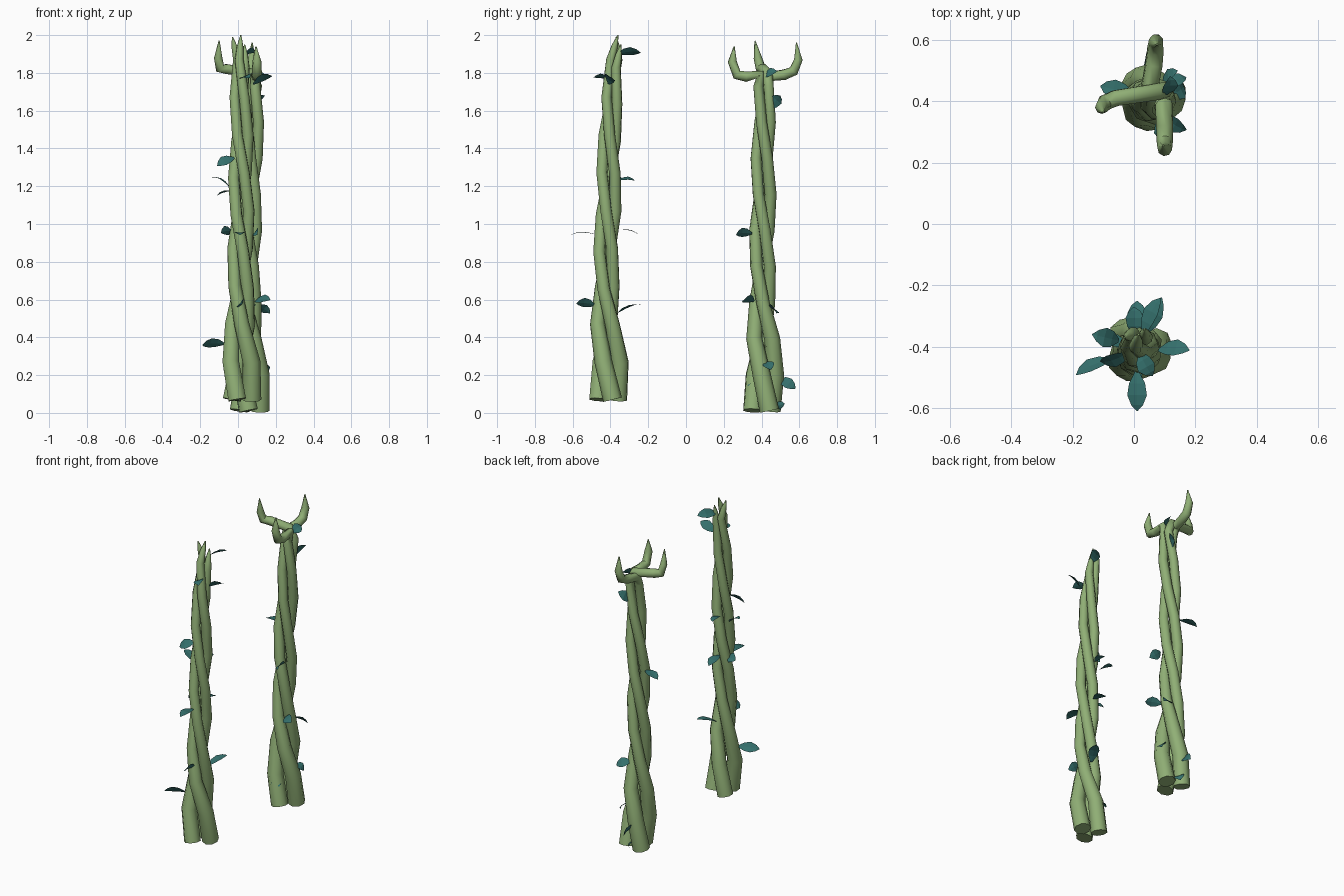
import bpy, bmesh
from math import radians, cos, sin
from mathutils import Vector, Matrix

if "Cube" in bpy.data.objects:
    bpy.data.objects.remove(bpy.data.objects["Cube"])


def material(name, rgb):
    m = bpy.data.materials.new(name)
    m.diffuse_color = (*rgb, 1)
    m.use_nodes = True
    m.node_tree.nodes["Principled BSDF"].inputs["Base Color"].default_value = m.diffuse_color
    return m


STEM = material("stem_green", (0.28, 0.43, 0.18))
LEAF = material("leaf_teal", (0.035, 0.16, 0.15))


def lerp_table(table, z):
    for (z0, *a), (z1, *b) in zip(table, table[1:]):
        if z <= z1:
            t = max(0, (z - z0) / (z1 - z0))
            return [p + (q - p) * t for p, q in zip(a, b)]
    return table[-1][1:]


# Height: distance of strand from column axis, strand thickness, twist in degrees
GIRTH = [(0, .062, .052, 28), (.28, .064, .047, -25), (.6, .038, .035, -122), (.8, .042, .033, -180),
         (1.0, .042, .032, -235), (1.4, .039, .030, -343), (1.75, .031, .027, -436), (2.0, .016, .02, -500)]


def tube(name, pts):
    """Eight-sided tapering tube through (position, radius) points."""
    cu = bpy.data.curves.new(name, 'CURVE')
    cu.dimensions = '3D'
    cu.bevel_depth = 1
    cu.bevel_resolution = 2
    cu.use_fill_caps = True
    sp = cu.splines.new('POLY')
    sp.points.add(len(pts) - 1)
    for p, (co, r) in zip(sp.points, pts):
        p.co = (*co, 1)
        p.radius = r
    cu.materials.append(STEM)
    ob = bpy.data.objects.new(name, cu)
    bpy.context.collection.objects.link(ob)
    bpy.ops.object.select_all(action='DESELECT')
    bpy.context.view_layer.objects.active = ob
    ob.select_set(True)
    bpy.ops.object.convert(target='MESH')
    bpy.ops.object.shade_smooth_by_angle(angle=radians(50))


def strand(axis, phase, z0, z1, steps):
    pts = []
    for i in range(steps + 1):
        z = z0 + (z1 - z0) * i / steps
        orbit, r, twist = lerp_table(GIRTH, z)
        cx, cy = lerp_table(axis, z)
        a = radians(phase + twist)
        pts.append(((cx + orbit * cos(a), cy + orbit * sin(a), z), r))
    return pts


def leaf(name, root, tip, roll):
    """Pointed, folded and drooping leaf from root to tip."""
    root, tip = Vector(root), Vector(tip)
    d = tip - root
    length = d.length
    d.normalize()
    side = d.cross(Vector((0, 0, 1))).normalized()
    side = Matrix.Rotation(radians(roll), 3, d) @ side
    up = side.cross(d)
    bm = bmesh.new()
    rows = []
    for t, w, h in [(0, .006, 0), (.3, .026, .008), (.6, .032, .010), (.85, .019, .005), (1, .001, -.003)]:
        mid = root + d * length * t + up * h
        rows.append([bm.verts.new(mid + side * w * s + up * abs(s) * w * .1) for s in (-1, 0, 1)])
    for a, b in zip(rows, rows[1:]):
        for k in range(2):
            bm.faces.new((a[k], a[k + 1], b[k + 1], b[k]))
    me = bpy.data.meshes.new(name)
    bm.to_mesh(me)
    bm.free()
    me.materials.append(LEAF)
    bpy.context.collection.objects.link(bpy.data.objects.new(name, me))


# Front column: three twisted strands ending in close tips
front_axis = [(0, .012, -.402), (.6, .014, -.425), (1.2, .018, -.41), (1.6, .015, -.40), (2, .012, -.365)]
front_tips = [(.015, -.36, 2.0), (.035, -.345, 1.95), (-.03, -.37, 1.99)]
for i, (base, top) in enumerate([(.07, 1.87), (.07, 1.83), (.07, 1.87)]):
    pts = strand(front_axis, 120 * i, base, top, 9)
    tip = Vector(front_tips[i])
    pts += [(Vector(pts[-1][0]).lerp(tip, .55), .017), (tip, .003)]
    tube(f"front_vine_strand_{i + 1}", pts)

# Back column: three twisted strands ending in upturned hooks
back_axis = [(0, .06, .415), (.6, .05, .405), (1.2, .06, .408), (1.6, .078, .413), (2, .085, .415)]
hooks = [
    [((.098, .39, 1.79), .029), ((.1, .32, 1.78), .028), ((.1, .27, 1.79), .027),
     ((.1, .245, 1.86), .024), ((.095, .255, 1.94), .003)],
    [((.07, .43, 1.80), .029), ((-.06, .41, 1.82), .028), ((-.095, .395, 1.825), .027),
     ((-.105, .38, 1.88), .022), ((-.1, .365, 1.97), .003)],
    [((.05, .44, 1.78), .029), ((.065, .52, 1.79), .029), ((.07, .57, 1.81), .028),
     ((.072, .595, 1.87), .024), ((.075, .585, 1.96), .003)],
]
for i, hook in enumerate(hooks):
    tube(f"back_vine_strand_{i + 1}", strand(back_axis, 120 * i, .012, 1.73, 9) + hook)

# Leaves: root, tip, roll
front_leaves = [
    ((-.07, -.44, .365), (-.19, -.49, .36), 50),
    ((.02, -.48, .57), (.02, -.58, .58), 50),
    ((.01, -.48, .945), (.01, -.61, .945), 0),
    ((.01, -.36, .97), (.01, -.25, .945), 0),
    ((.03, -.36, .53), (.09, -.24, .575), 0),
    ((.0, -.36, 1.23), (.0, -.27, 1.23), 15),
    ((-.05, -.38, 1.20), (-.135, -.36, 1.25), 0),
    ((-.02, -.42, 1.35), (-.11, -.45, 1.31), -45),
    ((-.03, -.40, .96), (-.09, -.38, .955), 50),
    ((.08, -.41, 1.74), (.18, -.41, 1.785), -35),
    ((.02, -.42, 1.77), (.06, -.495, 1.775), 20),
    ((.03, -.36, 1.90), (.085, -.24, 1.91), -40),
]
back_leaves = [
    ((.09, .36, .59), (.17, .305, .60), 40),
    ((.09, .44, .56), (.17, .48, .53), -40),
    ((.09, .35, .95), (.1, .265, .945), 50),
    ((.03, .49, .18), (.05, .58, .13), 60),
    ((.05, .48, .06), (.06, .50, .02), 30),
    ((.12, .42, .27), (.165, .45, .23), 20),
    ((.05, .36, .18), (.03, .315, .14), -50),
    ((.0, .42, 1.17), (-.11, .45, 1.155), 5),
    ((.09, .44, 1.61), (.14, .50, 1.68), -60),
    ((.1, .42, 1.78), (.12, .48, 1.81), 45),
]
for side, leaves in (("front", front_leaves), ("back", back_leaves)):
    for i, l in enumerate(leaves):
        leaf(f"{side}_vine_leaf_{i + 1}", *l)
